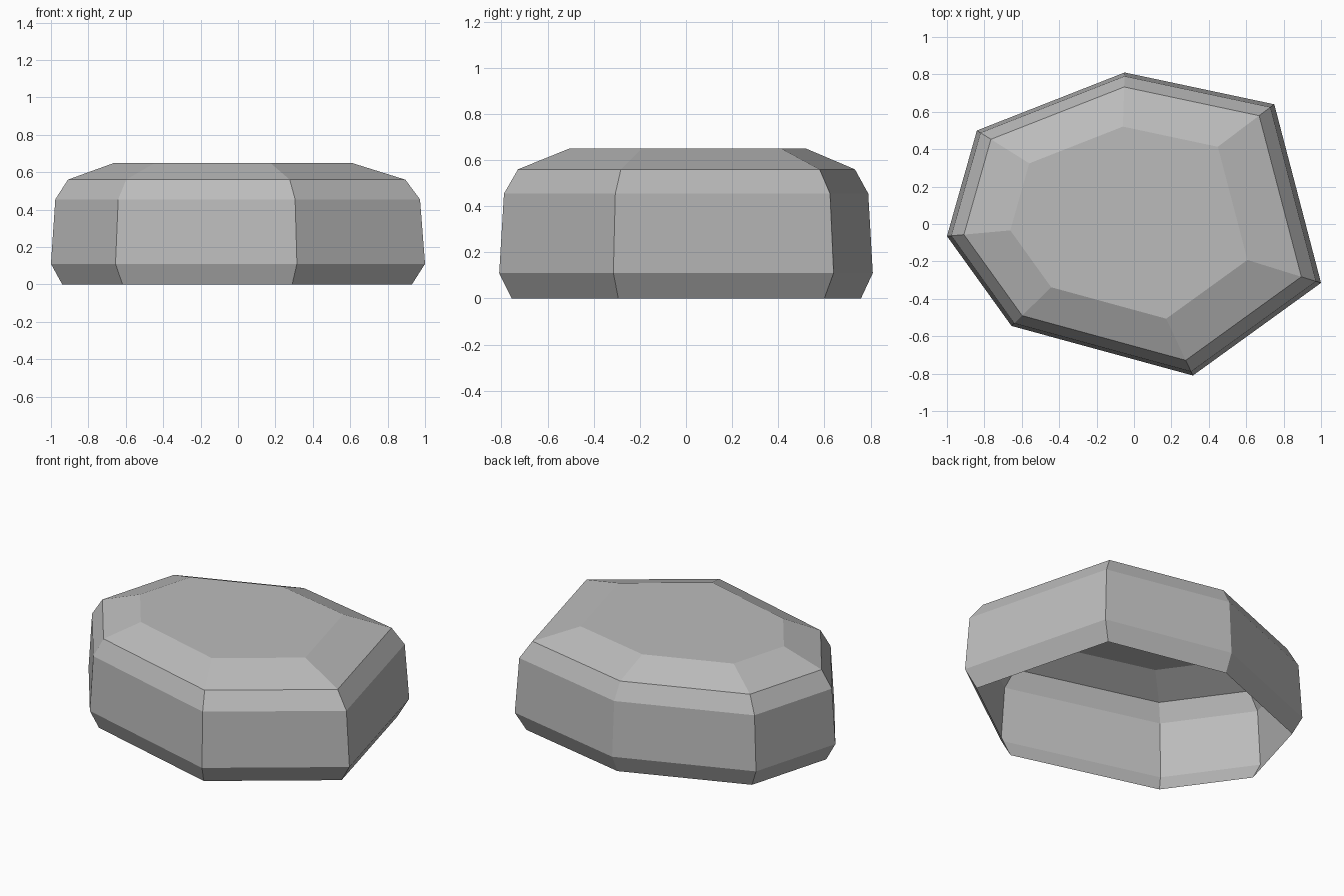
import bpy
import bmesh
from mathutils import Vector

default = bpy.data.objects.get("Cube")
if default:
    bpy.data.objects.remove(default, do_unlink=True)

# Plain grey stone
stone_grey = bpy.data.materials.new("stone grey")
stone_grey.use_nodes = True
colour = (0.5, 0.5, 0.5, 1)
stone_grey.diffuse_color = colour
stone_grey.node_tree.nodes["Principled BSDF"].inputs["Base Color"].default_value = colour

# Irregular seven-sided outline at the widest level
outline = [(-0.05, 0.81), (0.75, 0.64), (1, -0.315), (0.315, -0.81),
           (-0.655, -0.545), (-1, -0.065), (-0.84, 0.5)]
centre = Vector((-0.075, 0.02))

# Height and outline scale of each level, from the open underside to the top
levels = [(0, 0.935), (0.11, 1), (0.455, 0.975), (0.56, 0.902), (0.65, 0.634)]

bm = bmesh.new()
rings = []
for height, scale in levels:
    points = [centre + (Vector(p) - centre) * scale for p in outline]
    rings.append([bm.verts.new((p.x, p.y, height)) for p in points])

# Side bands and flat top; the underside stays open
for lower, upper in zip(rings, rings[1:]):
    for i in range(len(outline)):
        j = (i + 1) % len(outline)
        bm.faces.new((lower[j], lower[i], upper[i], upper[j]))
bm.faces.new(reversed(rings[-1]))

mesh = bpy.data.meshes.new("stone")
bm.to_mesh(mesh)
bm.free()
mesh.materials.append(stone_grey)
stone = bpy.data.objects.new("stone", mesh)
bpy.context.collection.objects.link(stone)
